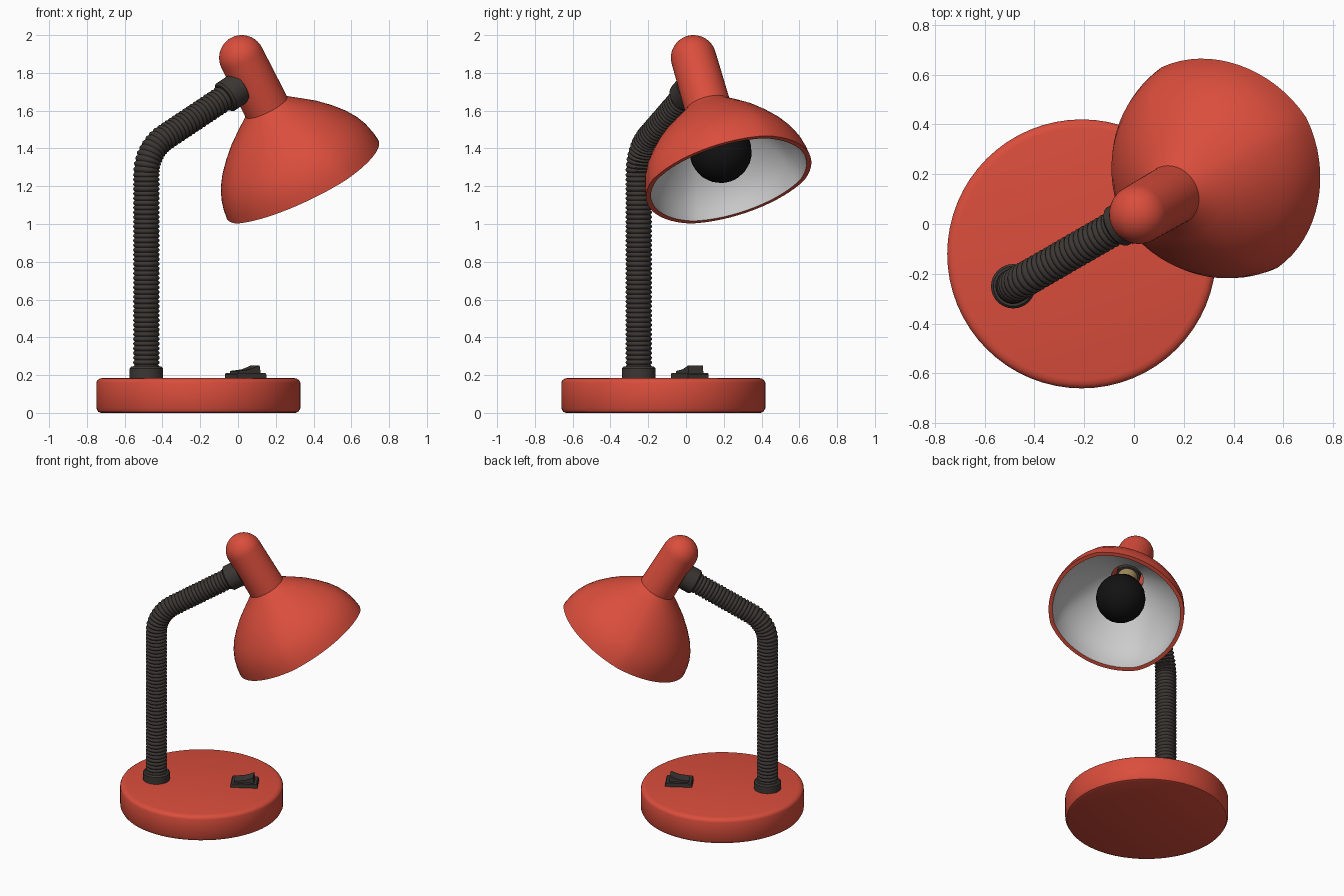
import bpy, bmesh, math
from mathutils import Vector, Matrix

if "Cube" in bpy.data.objects:
    bpy.data.objects.remove(bpy.data.objects["Cube"])


def material(name, rgb):
    m = bpy.data.materials.new(name)
    m.diffuse_color = (*rgb, 1)
    m.use_nodes = True
    m.node_tree.nodes["Principled BSDF"].inputs["Base Color"].default_value = m.diffuse_color
    return m


RED = material("red_paint", (0.70, 0.075, 0.045))
WHITE = material("white_lining", (0.80, 0.78, 0.78))
DARK = material("dark_rubber", (0.045, 0.038, 0.033))
BLACK = material("black_bulb", (0.006, 0.006, 0.006))
BRASS = material("brass", (0.40, 0.28, 0.12))


def finish(name, bm, mats, angle=40):
    bmesh.ops.remove_doubles(bm, verts=bm.verts, dist=1e-5)
    bmesh.ops.recalc_face_normals(bm, faces=bm.faces)
    me = bpy.data.meshes.new(name)
    bm.to_mesh(me)
    bm.free()
    for m in mats:
        me.materials.append(m)
    ob = bpy.data.objects.new(name, me)
    bpy.context.collection.objects.link(ob)
    bpy.ops.object.select_all(action='DESELECT')
    ob.select_set(True)
    bpy.context.view_layer.objects.active = ob
    bpy.ops.object.shade_smooth_by_angle(angle=math.radians(angle))
    return ob


def skin(bm, rings, second=None):
    for i, (a, b) in enumerate(zip(rings, rings[1:])):
        for j in range(len(a)):
            k = (j + 1) % len(a)
            f = bm.faces.new((a[j], a[k], b[k], b[j]))
            if second and second[0] <= i < second[1]:
                f.material_index = 1


def lathe(name, profile, frame, mats, segs=48, second=None, shape=None):
    """Revolve (radius, height) points about the frame's z axis."""
    bm = bmesh.new()
    rings = []
    for r, h in profile:
        ring = []
        for j in range(segs):
            t = 2 * math.pi * j / segs
            s = r * (shape(t, r) if shape else 1)
            ring.append(bm.verts.new(frame @ Vector((s * math.cos(t), s * math.sin(t), h))))
        rings.append(ring)
    skin(bm, rings, second)
    return finish(name, bm, mats)


def frame(origin, z, y):
    z, y = z.normalized(), y.normalized()
    x = y.cross(z)
    return Matrix.Translation(origin) @ Matrix((x, y, z)).transposed().to_4x4()


# The arm and head lie in one vertical plane turned 30 degrees from x
C, S = math.cos(math.pi / 6), 0.5
U = Vector((C, S, 0))
SIDE = Vector((-S, C, 0))
UP = Vector((0, 0, 1))
ARM = U * C + UP * S
AXIS = U * S - UP * C
CAP = Vector((0.02, 0.04, 1.88))

# Base disc with rounded rims
lathe("base", [(0, 0), (0.515, 0), (0.53, 0.006), (0.54, 0.025), (0.54, 0.16),
               (0.535, 0.172), (0.522, 0.181), (0.505, 0.185), (0, 0.185)],
      Matrix.Translation((-0.21, -0.12, 0)), [RED], 64)

# Ribbed flexible neck: straight, bend, straight
foot = Vector((-0.485, -0.25, 0.18))
joint = CAP + AXIS * 0.13
elbow = joint - ARM * 0.748
elbow.x, elbow.y = foot.x, foot.y
d = 0.13
R = d / math.tan(math.radians(30))
bend = R * math.radians(60)
low = elbow.z - d - foot.z
total = low + bend + 0.748 - d - 0.10


def on_path(s):
    if s < low:
        return foot + UP * s, UP
    a = min((s - low) / R, math.radians(60))
    p = foot + UP * (low + R * math.sin(a)) + U * (R - R * math.cos(a))
    t = UP * math.cos(a) + U * math.sin(a)
    return p + t * max(0, s - low - bend), t


bm = bmesh.new()
rings = []
ribs = 74
for i in range(ribs * 4 + 1):
    p, t = on_path(total * i / (ribs * 4))
    r = (0.062, 0.068, 0.071, 0.068)[i % 4]
    m = frame(p, t, SIDE)
    rings.append([bm.verts.new(m @ Vector((r * math.cos(q), r * math.sin(q), 0)))
                  for q in [2 * math.pi * j / 28 for j in range(28)]])
skin(bm, rings)
bm.faces.new(rings[0])
bm.faces.new(rings[-1])
finish("flexible_neck", bm, [DARK], 60)

# Collars at both ends of the neck
lathe("base_collar", [(0, 0), (0.089, 0), (0.089, 0.055), (0.08, 0.065), (0, 0.065)],
      Matrix.Translation((foot.x, foot.y, 0.18)), [DARK], 32)
lathe("head_collar", [(0, 0), (0.075, 0), (0.087, 0.012), (0.087, 0.10), (0, 0.10)],
      frame(joint - ARM * 0.20, ARM, SIDE), [DARK], 32)

# Lamp head: domed housing, bell shade and white lining in one closed skin
head = frame(CAP, AXIS, SIDE)
dome = [(0.12 * math.sin(a), -0.12 * math.cos(a))
        for a in [math.pi / 2 * i / 10 for i in range(11)]]
outer = dome + [(0.123, 0.30), (0.135, 0.312), (0.20, 0.362), (0.27, 0.417),
                (0.333, 0.477), (0.385, 0.537), (0.42, 0.59), (0.445, 0.645),
                (0.459, 0.70), (0.465, 0.745)]
inner = [(0.438, 0.745), (0.433, 0.70), (0.418, 0.645), (0.394, 0.595),
         (0.36, 0.545), (0.308, 0.487), (0.25, 0.43), (0.18, 0.372), (0.108, 0.325),
         (0.10, 0.06), (0, 0.06)]


def four_ridges(t, r):
    w = max(0, min(1, (r - 0.123) / 0.2))
    return 1 - 0.036 * w * abs(math.sin(2 * t))


n = len(outer)
lathe("lamp_shade", outer + inner, head, [RED, WHITE], 64, (n, n + 8), four_ridges)

# Bulb with socket and brass cap
lathe("bulb_socket", [(0, 0.05), (0.08, 0.05), (0.08, 0.30), (0, 0.30)], head, [DARK], 24)
lathe("bulb_cap", [(0, 0.28), (0.066, 0.28), (0.066, 0.38), (0, 0.38)], head, [BRASS], 24)
ball = [(0.165 * math.sin(a), 0.575 - 0.165 * math.cos(a))
        for a in [math.radians(40 + 14 * i) for i in range(11)]]
lathe("bulb", [(0, 0.37), (0.066, 0.37), (0.075, 0.41)] + ball, head, [BLACK], 20)


# Rocker switch, turned with the lamp plane
def extrude(name, outline, half, mat):
    bm = bmesh.new()
    o = Vector((0.04, 0.02, 0))
    rings = [[bm.verts.new(o + U * s + UP * z + SIDE * w) for s, z in outline]
             for w in (-half, half)]
    skin(bm, rings)
    for r in rings:
        bm.faces.new(r)
    return finish(name, bm, [mat], 20)


extrude("switch_plate", [(-0.09, 0.175), (0.09, 0.175), (0.09, 0.203), (0.083, 0.212),
                         (-0.083, 0.212), (-0.09, 0.203)], 0.064, DARK)
extrude("switch_rocker", [(-0.068, 0.20), (0.068, 0.20), (0.06, 0.252), (0.03, 0.24),
                          (0, 0.230), (-0.068, 0.222)], 0.045, DARK)
